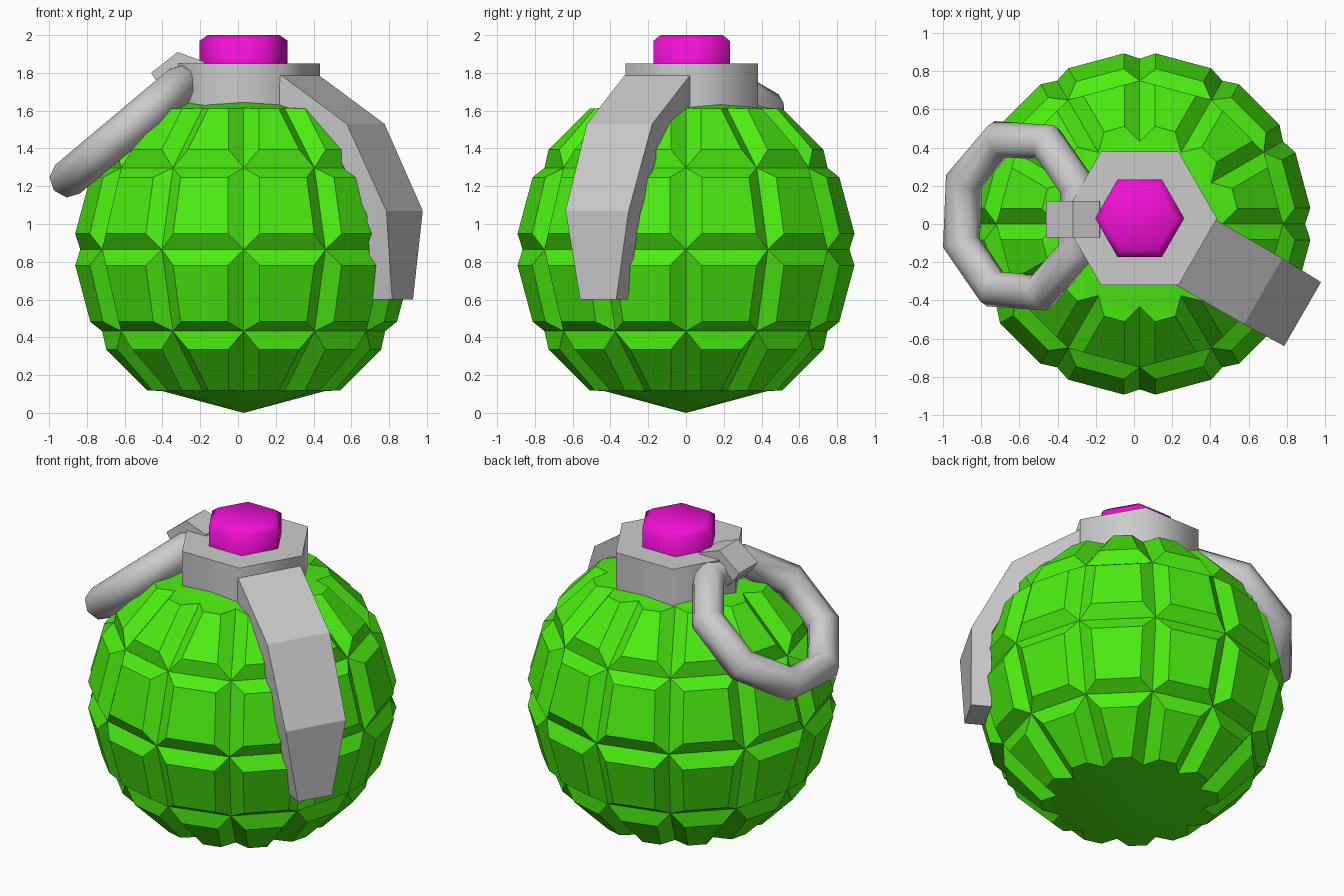
import bpy, bmesh
from math import sin, cos, pi, radians
from mathutils import Vector

if "Cube" in bpy.data.objects:
    bpy.data.objects.remove(bpy.data.objects["Cube"])


def material(name, color):
    m = bpy.data.materials.new(name)
    m.diffuse_color = color
    m.use_nodes = True
    m.node_tree.nodes["Principled BSDF"].inputs["Base Color"].default_value = m.diffuse_color
    return m


def finish(bm, name, smooth_angle=None, mat=None):
    bmesh.ops.recalc_face_normals(bm, faces=bm.faces)
    me = bpy.data.meshes.new(name)
    bm.to_mesh(me)
    bm.free()
    ob = bpy.data.objects.new(name, me)
    bpy.context.collection.objects.link(ob)
    if mat:
        me.materials.append(mat)
    if smooth_angle:
        bpy.ops.object.select_all(action='DESELECT')
        ob.select_set(True)
        bpy.context.view_layer.objects.active = ob
        bpy.ops.object.shade_smooth_by_angle(angle=radians(smooth_angle))
    return ob


def loft(name, rings, smooth_angle=None, mat=None, closed=False):
    """Skin a list of equal-length point rings, capped unless closed."""
    bm = bmesh.new()
    vs = [[bm.verts.new(p) for p in r] for r in rings]
    n = len(vs[0])
    pairs = list(zip(vs, vs[1:]))
    if closed:
        pairs.append((vs[-1], vs[0]))
    for a, b in pairs:
        for i in range(n):
            j = (i + 1) % n
            bm.faces.new((a[i], a[j], b[j], b[i]))
    if not closed:
        bm.faces.new(vs[0])
        bm.faces.new(vs[-1])
    return finish(bm, name, smooth_angle, mat)


def hexagon(r, z):
    return [(0.03 + r * cos(i * pi / 3), 0.03 + r * sin(i * pi / 3), z) for i in range(6)]


green = material("green_shell", (0.07, 0.85, 0.005, 1))
pink = material("pink_button", (0.9, 0.005, 0.68, 1))

# Body: low-poly sphere, every quad raised as a bevelled panel
bm = bmesh.new()
bmesh.ops.create_uvsphere(bm, u_segments=12, v_segments=6, radius=0.865)
bmesh.ops.translate(bm, verts=bm.verts, vec=(0.03, 0, 0.865))
quads = [f for f in bm.faces if len(f.verts) == 4]
bmesh.ops.inset_individual(bm, faces=quads, thickness=0.069, depth=0.067, use_even_offset=True)
finish(bm, "body", 25, green)

# Hexagonal collar and button on top
loft("collar", [hexagon(0.404, 1.58), hexagon(0.404, 1.85)], 65)
loft("button", [hexagon(0.233, 1.82), hexagon(0.233, 1.97), hexagon(0.19, 2.0)], 80, pink)

# Safety lever: curved strap running down the side at -30 degrees
out = Vector((cos(radians(-30)), sin(radians(-30)), 0))
side = Vector((0.5, 0.866, 0))
base = Vector((0.03, 0.03, 0))
# outer distance, outer z, inner distance, inner z, half width
stations = [(0.345, 1.79, 0.33, 1.64, 0.20),
            (0.75, 1.53, 0.65, 1.45, 0.20),
            (0.988, 1.07, 0.868, 1.05, 0.193),
            (0.976, 0.60, 0.856, 0.60, 0.11)]
rings = []
for so, zo, si, zi, w in stations:
    rings.append([base + out * s + side * (t - 0.008) + Vector((0, 0, z))
                  for s, z, t in ((so, zo, w), (so, zo, -w), (si, zi, -w), (si, zi, w))])
loft("lever", rings, 25)

# Pull ring: octagonal torus tilted down to the left
slope = Vector((cos(radians(40)), 0, sin(radians(40))))
across = Vector((0, 1, 0))
normal = slope.cross(across)
centre = Vector((-0.595, 0.043, 1.495))
rings = []
for i in range(8):
    a = radians(45 * i + 19.5)
    d = slope * cos(a) + across * sin(a)
    rings.append([centre + d * (0.425 + 0.1 * cos(j * pi / 4)) + normal * 0.1 * sin(j * pi / 4)
                  for j in range(8)])
loft("pull_ring", rings, 80, closed=True)

# Clip: bent strap holding the ring to the collar
profile = [(-0.17, 1.82), (-0.18, 1.86), (-0.32, 1.91), (-0.46, 1.80),
           (-0.42, 1.74), (-0.32, 1.83), (-0.25, 1.80)]
loft("ring_clip", [[(x, y, z) for x, z in profile] for y in (-0.07, 0.12)], 25)
